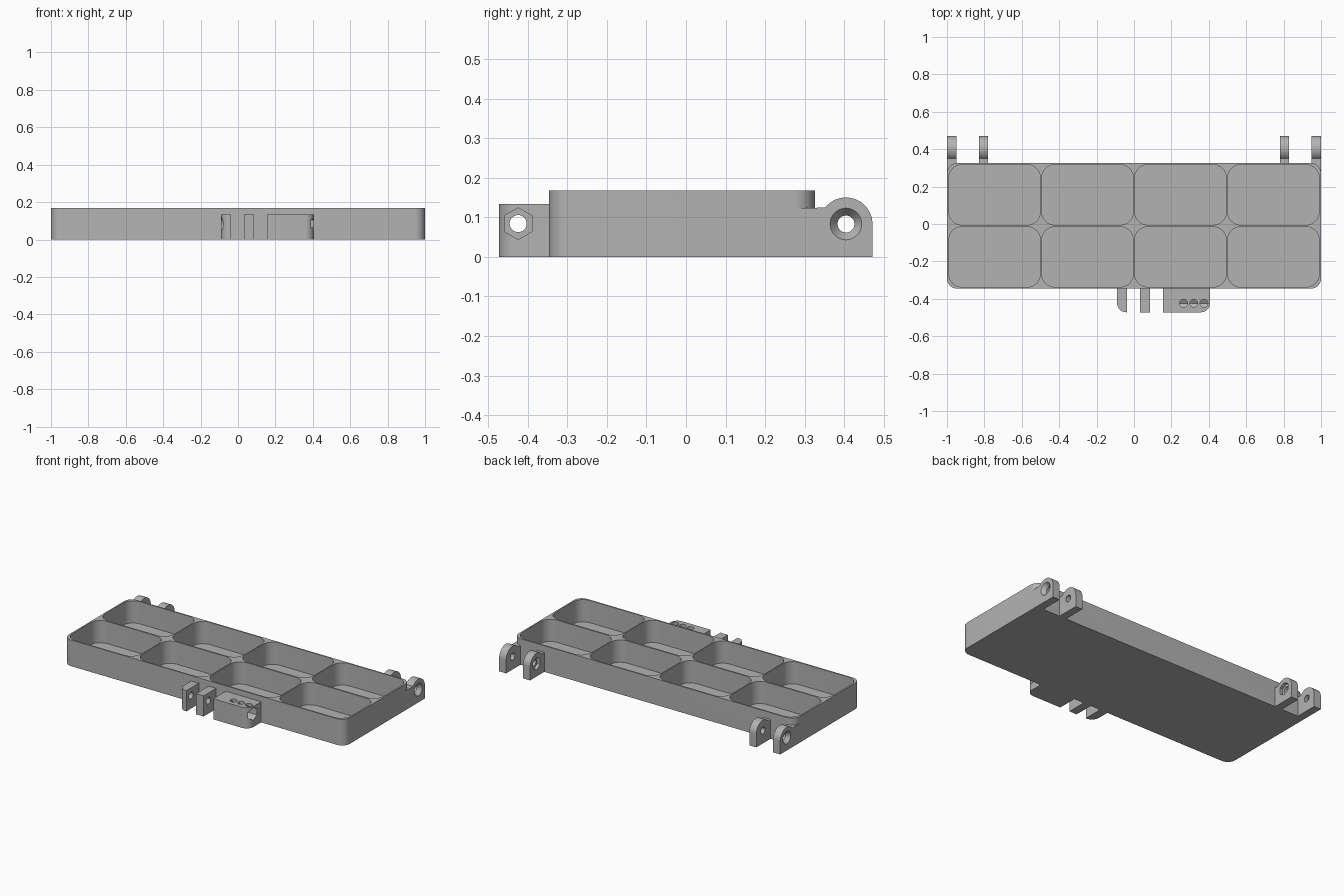
import bpy, bmesh
from math import sin, cos, pi, radians

if "Cube" in bpy.data.objects:
    bpy.data.objects.remove(bpy.data.objects["Cube"], do_unlink=True)

grey = bpy.data.materials.new("plain grey")
grey.use_nodes = True
grey.diffuse_color = (0.45, 0.45, 0.45, 1)
grey.node_tree.nodes["Principled BSDF"].inputs["Base Color"].default_value = grey.diffuse_color


def arc(cx, cy, r, start, end, steps):
    return [(cx + r * cos(start + (end - start) * i / steps),
             cy + r * sin(start + (end - start) * i / steps)) for i in range(steps + 1)]


def ring(cx, cy, r, sides=32):
    return arc(cx, cy, r, pi / 2, 2.5 * pi, sides)[:-1]


def rounded(x0, y0, x1, y1, radii):
    """Rectangle outline, counterclockwise from the low corner, one radius per corner."""
    corners = [(x0, y0, 1, 1), (x1, y0, -1, 1), (x1, y1, -1, -1), (x0, y1, 1, -1)]
    pts = []
    for i, ((x, y, sx, sy), r) in enumerate(zip(corners, radii)):
        a = pi + i * pi / 2
        pts += arc(x + sx * r, y + sy * r, r, a, a + pi / 2, 12) if r else [(x, y)]
    return pts


def prism(name, pts, axis, lo, hi, end=None):
    """Extrude an outline along z, or a (y, z) outline along x; end is an optional far outline."""
    def place(p, t):
        return (p[0], p[1], t) if axis == "z" else (t, p[0], p[1])
    bm = bmesh.new()
    a = [bm.verts.new(place(p, lo)) for p in pts]
    b = [bm.verts.new(place(p, hi)) for p in (end or pts)]
    bm.faces.new(a[::-1])
    bm.faces.new(b)
    n = len(a)
    for i in range(n):
        j = (i + 1) % n
        bm.faces.new((a[i], a[j], b[j], b[i]))
    bmesh.ops.recalc_face_normals(bm, faces=bm.faces)
    mesh = bpy.data.meshes.new(name)
    bm.to_mesh(mesh)
    bm.free()
    mesh.materials.append(grey)
    obj = bpy.data.objects.new(name, mesh)
    bpy.context.collection.objects.link(obj)
    return obj


def select(obj):
    bpy.ops.object.select_all(action="DESELECT")
    obj.select_set(True)
    bpy.context.view_layer.objects.active = obj


def combine(obj, tools, operation="DIFFERENCE"):
    select(obj)
    for tool in tools:
        mod = obj.modifiers.new("shape", "BOOLEAN")
        mod.operation, mod.solver, mod.object = operation, "EXACT", tool
        bpy.ops.object.modifier_apply(modifier=mod.name)
        bpy.data.objects.remove(tool, do_unlink=True)


def finish(obj):
    select(obj)
    bpy.ops.object.shade_smooth_by_angle(angle=radians(30))


FRONT, BACK, TOP = -0.346, 0.326, 0.168
BORE, NUT = 0.0215, 0.04

# Tray, with the lower rear corners left square to carry the hinges
tray = prism("tray", rounded(-1, FRONT, 1, BACK, [0.055] * 4), "z", 0, TOP)
base = prism("corner_base", rounded(-1, 0, 1, BACK, [0] * 4), "z", 0, 0.124)
combine(tray, [base], "UNION")

# Eight rounded compartments
cells = []
for i in range(4):
    for side in (-1, 1):
        x, y = (i - 1.5) * 0.497, -0.01 + side * 0.166
        outline = rounded(x - 0.2445, y - 0.161, x + 0.2445, y + 0.161, [0.07] * 4)
        cells.append(prism("cell_cutter", outline, "z", 0.025, TOP + 0.1))
combine(tray, cells)
finish(tray)

# Hinge lugs: countersunk outside, nut pocket inside
HY, HZ, HR = 0.404, 0.083, 0.067
outline = [(BACK, 0), (HY + HR, 0)] + arc(HY, HZ, HR, 0, radians(142), 24) + [(BACK, 0.124)]
for side, label in ((1, "left"), (-1, "right")):
    for place, near, far in (("outer", 1.0, 0.95), ("inner", 0.83, 0.78)):
        lo, hi = sorted((side * near, side * far))
        lug = prism(f"{label}_{place}_hinge_lug", outline, "x", lo, hi)
        cuts = [prism("bore_cutter", ring(HY, HZ, BORE), "x", lo - 0.1, hi + 0.1)]
        if place == "outer":
            a, b = side * near, side * (near - 0.025)
            cuts.append(prism("sink_cutter", ring(HY, HZ, NUT), "x", a, b, ring(HY, HZ, BORE)))
        else:
            a, b = side * (far - 0.02), side * (far + 0.02)
            cuts.append(prism("nut_cutter", ring(HY, HZ, NUT, 6), "x", a, b))
        combine(lug, cuts)
        finish(lug)

# Front latch: two fingers and a block sharing one bolt line
LY, LZ, LH, TIP = -0.424, 0.084, 0.133, -0.472
for name, x0, x1, radii in (("right_latch_finger", -0.091, -0.037, [0.05, 0, 0, 0]),
                            ("middle_latch_finger", 0.032, 0.086, [0] * 4),
                            ("latch_block", 0.155, 0.407, [0, 0.05, 0, 0])):
    part = prism(name, rounded(x0, TIP, x1, FRONT, radii), "z", 0, LH)
    cuts = [prism("bore_cutter", ring(LY, LZ, BORE), "x", x0 - 0.1, x1 + 0.1)]
    if name == "right_latch_finger":
        cuts.append(prism("sink_cutter", ring(LY, LZ, NUT), "x", x0, x0 + 0.025, ring(LY, LZ, BORE)))
    if name == "latch_block":
        cuts.append(prism("nut_cutter", ring(LY, LZ, NUT, 6), "x", 0.235, x1 + 0.1))
        for i in range(3):
            cuts.append(prism("peep_cutter", ring(0.265 + i * 0.0545, LY, 0.021), "z", LZ, LH + 0.1))
    combine(part, cuts)
    finish(part)
